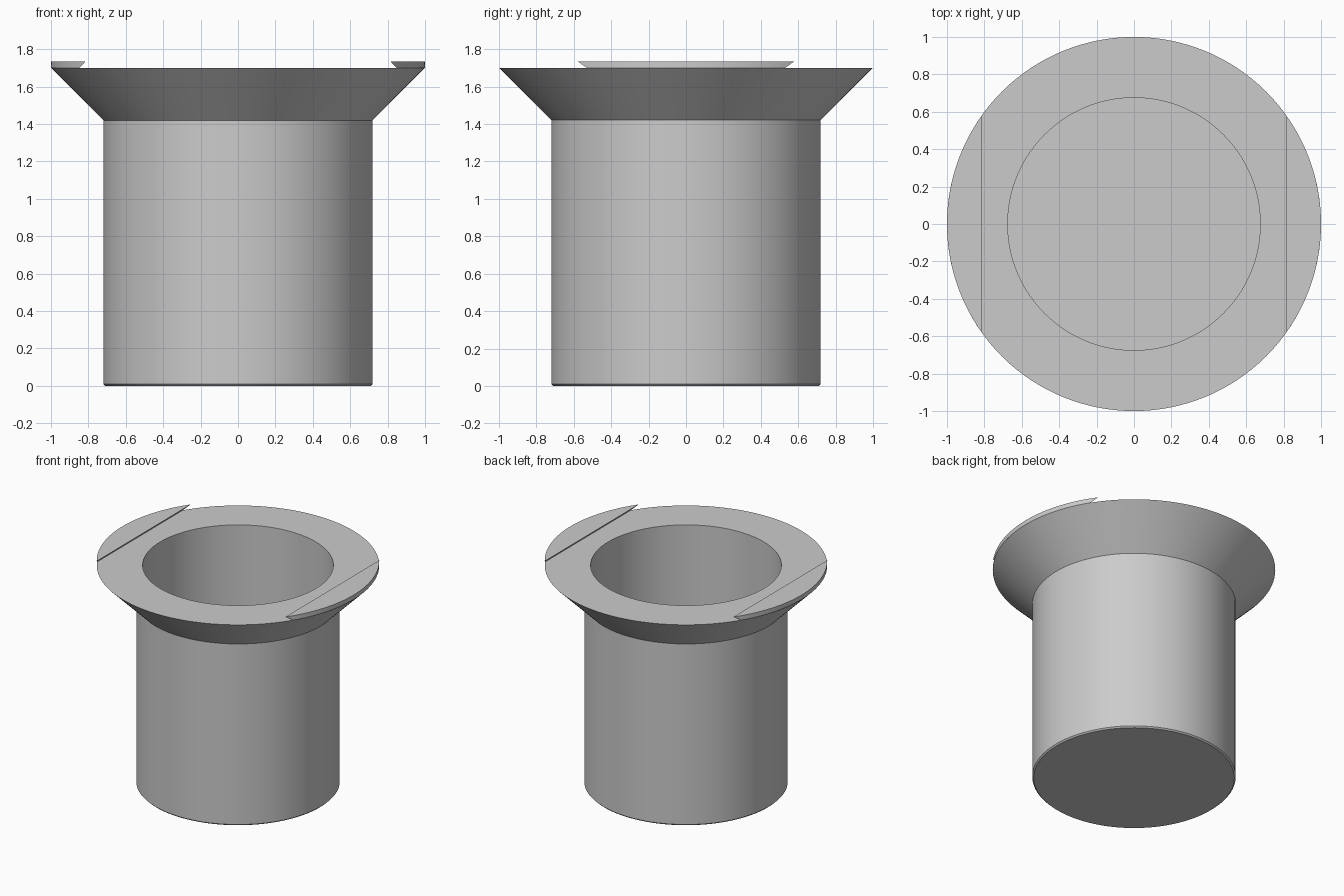
import bpy
import bmesh
from math import acos, cos, sin, pi, radians

cube = bpy.data.objects.get("Cube")
if cube:
    bpy.data.objects.remove(cube, do_unlink=True)

SEGMENTS = 128
RIM_Z, LIP_Z = 1.70, 1.735

grey = bpy.data.materials.new("plain grey")
grey.use_nodes = True
grey.diffuse_color = (0.6, 0.6, 0.6, 1)
grey.node_tree.nodes["Principled BSDF"].inputs["Base Color"].default_value = (0.6, 0.6, 0.6, 1)


def finish(name, bm):
    bmesh.ops.recalc_face_normals(bm, faces=bm.faces)
    mesh = bpy.data.meshes.new(name)
    bm.to_mesh(mesh)
    bm.free()
    mesh.materials.append(grey)
    obj = bpy.data.objects.new(name, mesh)
    bpy.context.collection.objects.link(obj)
    bpy.ops.object.select_all(action="DESELECT")
    obj.select_set(True)
    bpy.context.view_layer.objects.active = obj
    bpy.ops.object.shade_smooth_by_angle(angle=radians(25))
    return obj


# Hollow cup with a chamfered foot and a flared flange, turned from one profile
profile = [(0, 0), (0.71, 0), (0.72, 0.01), (0.72, 1.42), (1, RIM_Z),
           (0.675, RIM_Z), (0.675, 0.045), (0, 0.045)]
bm = bmesh.new()
points = [bm.verts.new((r, 0, z)) for r, z in profile]
edges = [bm.edges.new(pair) for pair in zip(points, points[1:])]
bmesh.ops.spin(bm, geom=points + edges, cent=(0, 0, 0), axis=(0, 0, 1),
               angle=2 * pi, steps=SEGMENTS, use_duplicate=False)
bmesh.ops.remove_doubles(bm, verts=bm.verts, dist=0.0001)
finish("flanged_cup", bm)


# Raised rim segments with an undercut straight inner edge
def arc(bm, side, chord_x, z, steps=32):
    half = acos(chord_x)
    angles = [half * (2 * i / steps - 1) for i in range(steps + 1)]
    return [bm.verts.new((side * cos(a), sin(a), z)) for a in angles]


for name, side in (("left_lip", 1), ("right_lip", -1)):
    bm = bmesh.new()
    low = arc(bm, side, 0.848, RIM_Z)
    high = arc(bm, side, 0.815, LIP_Z)
    bm.faces.new(low)
    bm.faces.new(high)
    for i in range(len(low)):
        j = (i + 1) % len(low)
        bm.faces.new((low[i], low[j], high[j], high[i]))
    finish(name, bm)
